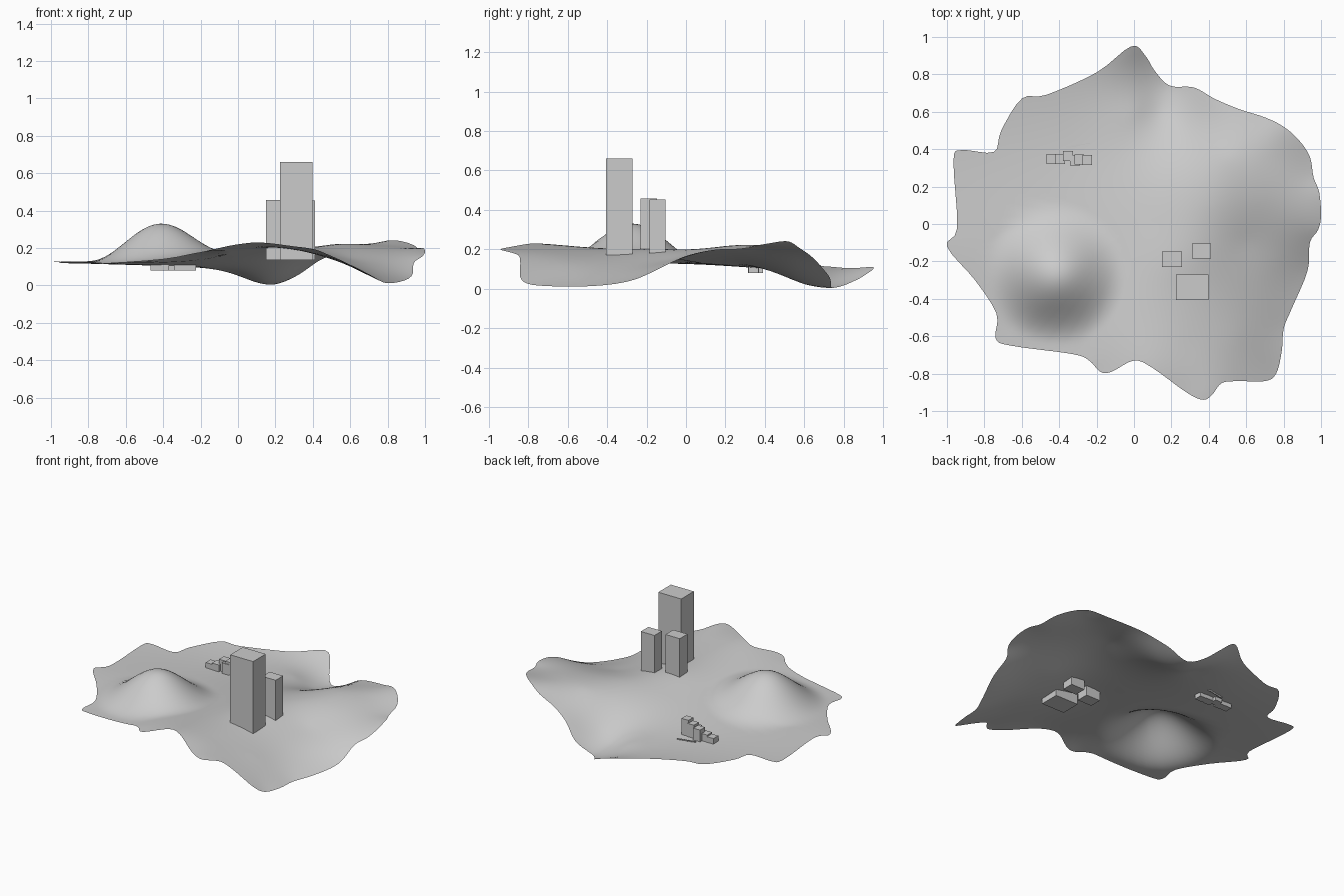
import bpy, math

# Rim of the land sheet: x, y, z
RIM = [
    (-.015, .95, .11), (.06, .90, .065), (.11, .82, .025), (.19, .74, .005), (.32, .73, .055),
    (.43, .67, .13), (.56, .615, .18), (.70, .57, .21), (.80, .52, .24), (.88, .45, .235),
    (.94, .36, .215), (.96, .25, .20), (.99, .17, .20), (1.0, .05, .18), (.985, -.03, .155),
    (.94, -.10, .12), (.928, -.25, .05), (.84, -.46, .015), (.80, -.56, .012), (.79, -.68, .013),
    (.76, -.80, .025), (.70, -.84, .06), (.56, -.84, .13), (.47, -.85, .17), (.42, -.91, .19),
    (.37, -.94, .20), (.28, -.90, .21), (.10, -.77, .23), (0, -.73, .22), (-.12, -.79, .195),
    (-.18, -.79, .18), (-.24, -.73, .17), (-.33, -.695, .15), (-.66, -.65, .12), (-.74, -.61, .115),
    (-.735, -.48, .12), (-.85, -.30, .125), (-1.0, -.12, .13), (-.945, -.02, .127), (-.965, .34, .12),
    (-.92, .395, .12), (-.75, .385, .115), (-.71, .50, .115), (-.60, .67, .12), (-.47, .69, .115),
    (-.20, .81, .105)]

# Ground heights inside the rim, without the hill
INNER = [
    (-.42, -.27, .14), (-.65, -.1, .13), (-.1, -.2, .165), (0, -.45, .2), (-.7, .15, .12),
    (-.35, .1, .125), (-.5, .4, .108), (-.3, .37, .105), (-.2, .6, .095), (0, .3, .12),
    (0, .6, .07), (.1, 0, .175), (.2, -.2, .203), (.35, -.15, .195), (.31, -.34, .19),
    (.4, -.4, .17), (.3, -.65, .2), (.55, -.6, .125), (.6, -.35, .11), (.6, -.1, .145),
    (.75, -.2, .1), (.4, .1, .205), (.65, .12, .2), (.25, .3, .155), (.5, .35, .215),
    (.75, .35, .22), (.25, .55, .06), (.14, .6, .025)]


def hill(x, y):
    d = min(math.hypot(x + .42, y + .27) / .38, 1)
    return .095 * (1 + math.cos(math.pi * d))


def kernel(ax, ay, bx, by):
    d = (ax - bx) ** 2 + (ay - by) ** 2
    return d * math.log(d) if d > 1e-12 else 0.0


def solve(m):
    n = len(m)
    for c in range(n):
        p = max(range(c, n), key=lambda r: abs(m[r][c]))
        m[c], m[p] = m[p], m[c]
        for r in range(c + 1, n):
            f = m[r][c] / m[c][c]
            if f:
                m[r] = [a - f * b for a, b in zip(m[r], m[c])]
    out = [0.0] * n
    for r in range(n - 1, -1, -1):
        out[r] = (m[r][n] - sum(m[r][k] * out[k] for k in range(r + 1, n))) / m[r][r]
    return out


# Thin plate surface through the control heights
pts = [(x, y, z - hill(x, y)) for x, y, z in RIM] + INNER
rows = [[kernel(x, y, u, v) for u, v, _ in pts] + [1, x, y, z] for x, y, z in pts]
rows += [[f(p) for p in pts] + [0, 0, 0, 0]
         for f in (lambda p: 1, lambda p: p[0], lambda p: p[1])]
W = solve(rows)


def ground(x, y):
    s = sum(w * kernel(x, y, u, v) for w, (u, v, _) in zip(W, pts))
    return max(0.0, s + W[-3] + W[-2] * x + W[-1] * y + hill(x, y))


def add_mesh(name, verts, faces):
    me = bpy.data.meshes.new(name)
    me.from_pydata(verts, [], faces)
    ob = bpy.data.objects.new(name, me)
    bpy.context.collection.objects.link(ob)
    return ob


# Smooth closed outline
outline = []
n = len(RIM)
for i in range(n):
    a, b, c, d = (RIM[(i + k) % n] for k in (-1, 0, 1, 2))
    for s in range(4):
        t = s / 4
        outline.append([.5 * (2 * b[k] + (c[k] - a[k]) * t
                        + (2 * a[k] - 5 * b[k] + 4 * c[k] - d[k]) * t * t
                        + (3 * b[k] - a[k] - 3 * c[k] + d[k]) * t ** 3) for k in (0, 1)])

# Land sheet in rings from the centre to the rim
RINGS, N = 40, len(outline)
verts = [(0, 0, ground(0, 0))]
for r in range(1, RINGS + 1):
    for x, y in outline:
        x, y = x * r / RINGS, y * r / RINGS
        verts.append((x, y, ground(x, y)))
faces = [(0, 1 + (i + 1) % N, 1 + i) for i in range(N)]
for r in range(RINGS - 1):
    p, q = 1 + r * N, 1 + (r + 1) * N
    faces += [(p + i, p + (i + 1) % N, q + (i + 1) % N, q + i) for i in range(N)]
land = add_mesh("terrain", verts, faces)
land.data.shade_smooth()


def box(name, x0, x1, y0, y1, z0, z1):
    v = [(x, y, z) for z in (z0, z1) for x, y in ((x0, y0), (x1, y0), (x1, y1), (x0, y1))]
    return add_mesh(name, v, [(3, 2, 1, 0), (4, 5, 6, 7), (0, 1, 5, 4),
                              (1, 2, 6, 5), (2, 3, 7, 6), (3, 0, 4, 7)])


# Towers
box("tall_tower", .225, .397, -.405, -.27, .135, .66)
box("left_tower", .15, .257, -.23, -.147, .135, .458)
box("right_tower", .31, .412, -.185, -.105, .135, .453)

# Row of stepped houses, rising to the right
for i, (x, y, top) in enumerate([(-.442, .348, .145), (-.394, .346, .155), (-.353, .364, .185),
                                 (-.315, .34, .18), (-.293, .345, .195), (-.25, .342, .215)]):
    box(f"house_{i + 1}", x - .026, x + .026, y - .026, y + .026, .08, top)

# Thin kerb pieces barely showing behind the houses
for i in range(5):
    x, y = -.36 + i * .025, .408 + i * .005
    g = ground(x, y)
    box(f"kerb_{i + 1}", x, x + .024, y, y + .006, g - .01, g + .006)
